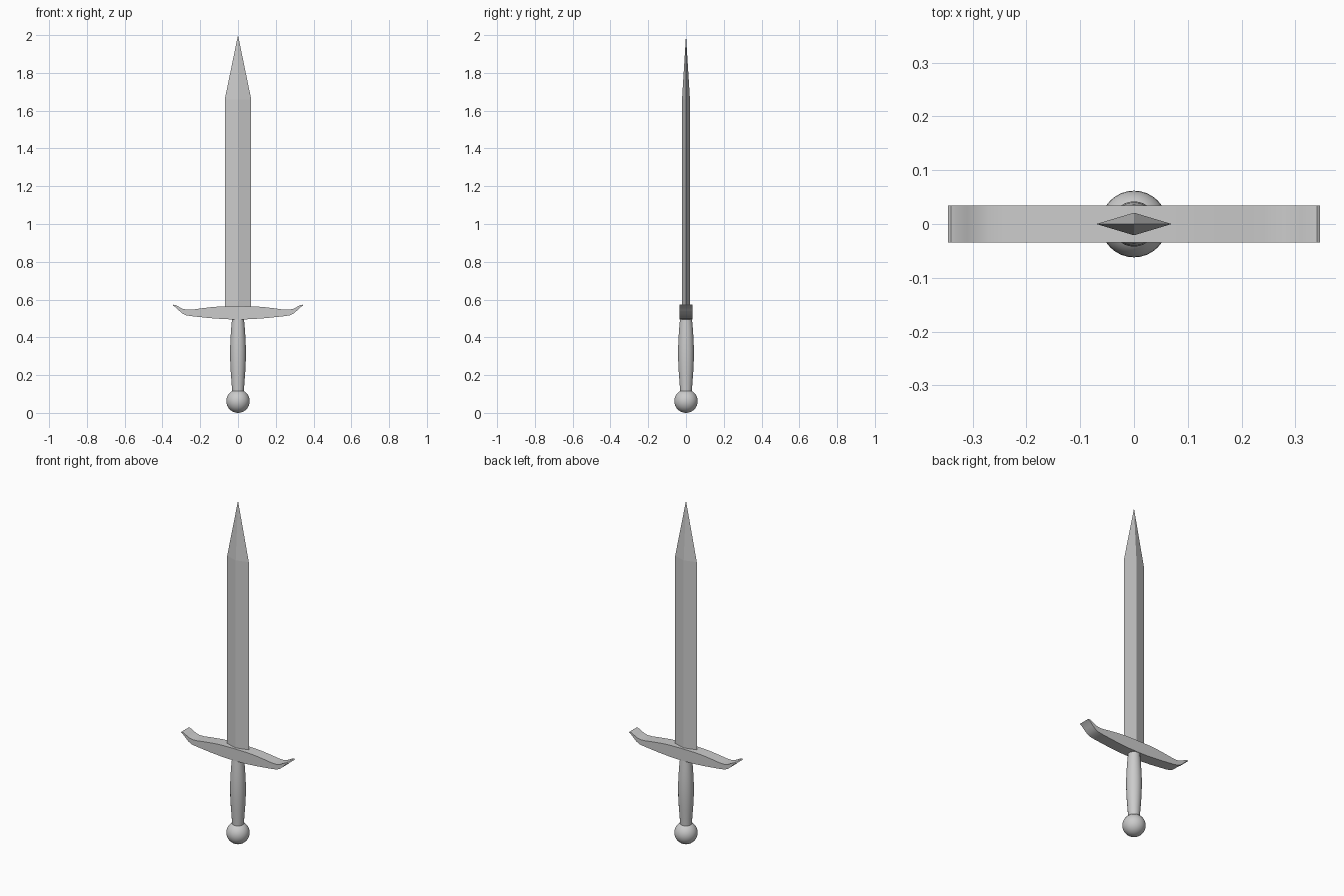
import bpy, bmesh
from math import cos, sin, pi

if "Cube" in bpy.data.objects:
    bpy.data.objects.remove(bpy.data.objects["Cube"])


def make_object(name, bm, smooth=False):
    bmesh.ops.recalc_face_normals(bm, faces=bm.faces)
    mesh = bpy.data.meshes.new(name)
    bm.to_mesh(mesh)
    bm.free()
    obj = bpy.data.objects.new(name, mesh)
    bpy.context.collection.objects.link(obj)
    if smooth:
        bpy.ops.object.select_all(action='DESELECT')
        obj.select_set(True)
        bpy.context.view_layer.objects.active = obj
        bpy.ops.object.shade_smooth_by_angle()
    return obj


def loft(bm, rings):
    """Skin a list of equal-length vertex rings and cap both ends."""
    for a, b in zip(rings, rings[1:]):
        n = len(a)
        for i in range(n):
            j = (i + 1) % n
            bm.faces.new((a[i], a[j], b[j], b[i]))
    bm.faces.new(rings[0][::-1])


# Blade: diamond section tapering to a point
bm = bmesh.new()
W, T = 0.07, 0.021
rings = [[bm.verts.new((x, y, z)) for x, y in ((W, 0), (0, T), (-W, 0), (0, -T))]
         for z in (0.55, 1.66)]
loft(bm, rings)
tip = bm.verts.new((0, 0, 2.0))
for i in range(4):
    bm.faces.new((rings[1][i], rings[1][(i + 1) % 4], tip))
make_object("blade", bm)

# Crossguard: mirrored side profile extruded front to back
half = [(0.0, 0.495), (0.07, 0.496), (0.15, 0.502), (0.245, 0.512), (0.275, 0.517),
        (0.297, 0.528), (0.315, 0.544), (0.33, 0.559), (0.346, 0.569),
        (0.340, 0.573), (0.328, 0.570), (0.31, 0.560), (0.292, 0.551),
        (0.27, 0.546), (0.24, 0.547), (0.19, 0.554), (0.13, 0.561),
        (0.08, 0.564), (0.0, 0.565)]
outline = half + [(-x, z) for x, z in half[-2:0:-1]]
bm = bmesh.new()
rings = [[bm.verts.new((x, y, z)) for x, z in outline] for y in (-0.034, 0.034)]
loft(bm, rings)
bm.faces.new(rings[1])
make_object("crossguard", bm, True)

# Grip: swelling round handle
profile = [(0.031, 0.11), (0.034, 0.16), (0.038, 0.21), (0.041, 0.27), (0.042, 0.33),
           (0.040, 0.39), (0.036, 0.45), (0.031, 0.505)]
bm = bmesh.new()
N = 32
rings = [[bm.verts.new((r * cos(2 * pi * i / N), r * sin(2 * pi * i / N), z))
          for i in range(N)] for r, z in profile]
loft(bm, rings)
bm.faces.new(rings[-1])
make_object("grip", bm, True)

# Pommel: ball at the end of the grip
bm = bmesh.new()
bmesh.ops.create_uvsphere(bm, u_segments=32, v_segments=16, radius=0.062)
bmesh.ops.translate(bm, verts=bm.verts, vec=(0, 0, 0.062))
make_object("pommel", bm, True)
